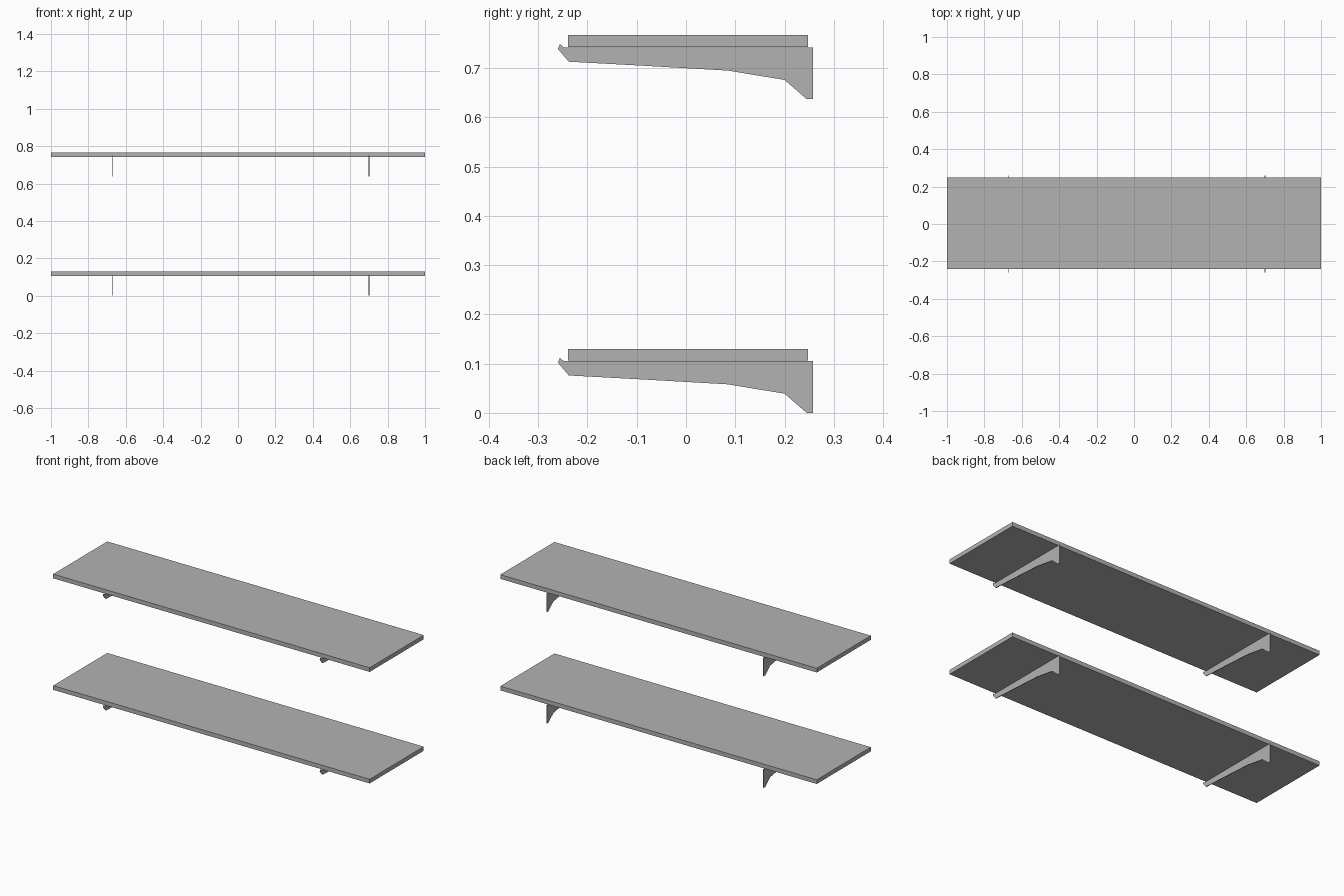
import bpy
import bmesh

cube = bpy.data.objects.get("Cube")
if cube:
    bpy.data.objects.remove(cube, do_unlink=True)

# Single grey finish for boards and brackets
grey = bpy.data.materials.new("plain_grey")
grey.use_nodes = True
colour = (0.45, 0.45, 0.45, 1)
grey.diffuse_color = colour
grey.node_tree.nodes["Principled BSDF"].inputs["Base Color"].default_value = colour

SHELF_HEIGHTS = {"lower": 0.0, "upper": 0.637}
BRACKET_X = {"right": -0.67, "left": 0.70}
THICKNESS = 0.004

# Bracket side outline (y, z): wall foot at the back, small lip at the front
OUTLINE = [(0.258, 0.105), (0.258, 0), (0.245, 0), (0.2, 0.039),
           (0.085, 0.058), (-0.09, 0.068), (-0.238, 0.076),
           (-0.26, 0.102), (-0.256, 0.112), (-0.248, 0.105)]


def extruded(name, outline, x, width, z):
    """Extrude a (y, z) outline along x, centred on x."""
    bm = bmesh.new()
    face = bm.faces.new([bm.verts.new((x - width / 2, y, h + z)) for y, h in outline])
    result = bmesh.ops.extrude_face_region(bm, geom=[face])
    moved = [v for v in result["geom"] if isinstance(v, bmesh.types.BMVert)]
    bmesh.ops.translate(bm, verts=moved, vec=(width, 0, 0))
    bmesh.ops.recalc_face_normals(bm, faces=bm.faces)
    mesh = bpy.data.meshes.new(name)
    bm.to_mesh(mesh)
    bm.free()
    mesh.materials.append(grey)
    obj = bpy.data.objects.new(name, mesh)
    bpy.context.collection.objects.link(obj)


# Two boards, each on a pair of thin brackets
BOARD = [(-0.24, 0.106), (0.248, 0.106), (0.248, 0.13), (-0.24, 0.13)]
for level, z in SHELF_HEIGHTS.items():
    extruded(level + "_shelf_board", BOARD, 0, 2, z)
    for side, x in BRACKET_X.items():
        extruded(f"{level}_{side}_bracket", OUTLINE, x, THICKNESS, z)
